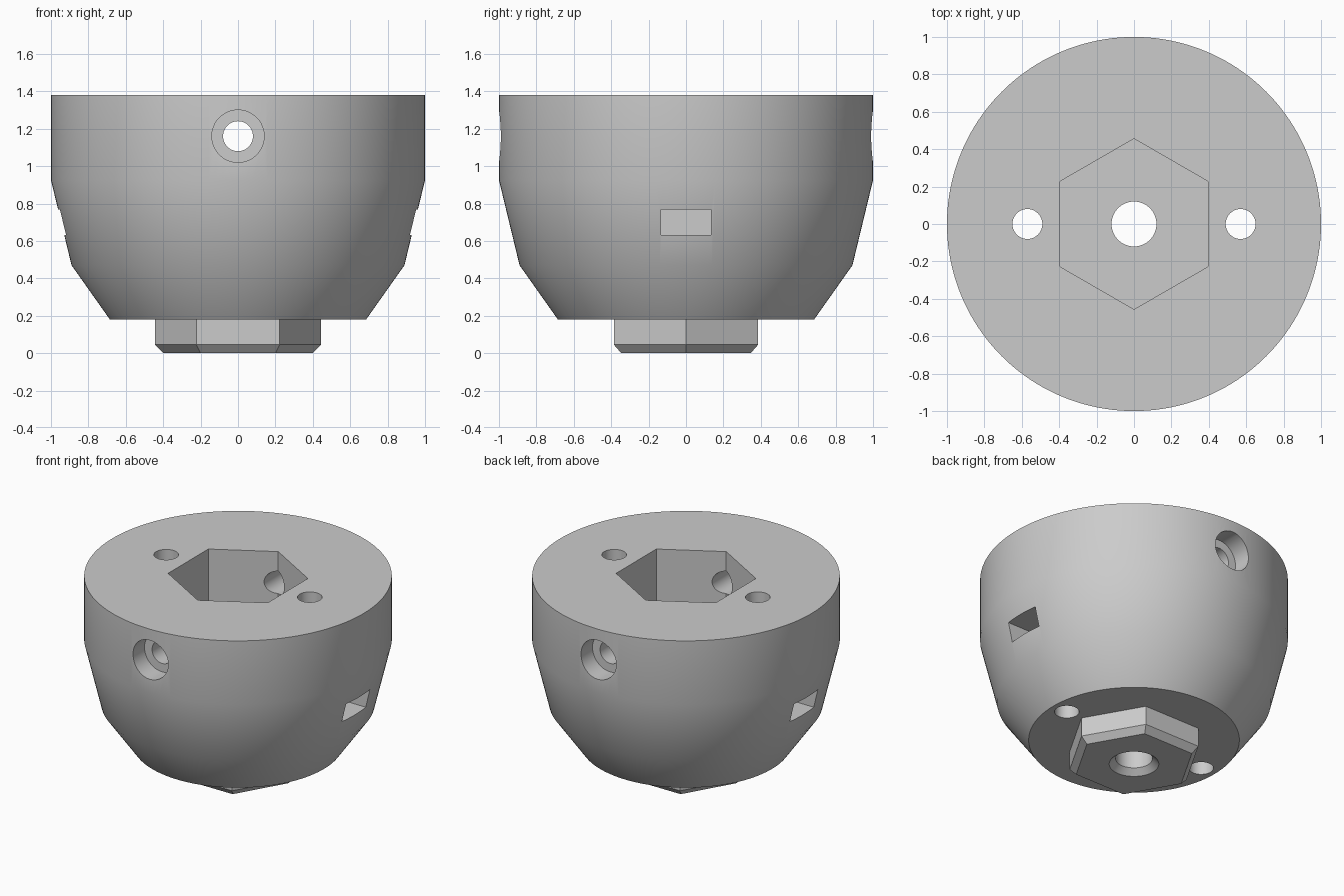
import bpy
import bmesh
from math import cos, sin, pi, radians
from mathutils import Matrix

cube = bpy.data.objects.get("Cube")
if cube:
    bpy.data.objects.remove(cube, do_unlink=True)

grey = bpy.data.materials.new("plain grey")
grey.use_nodes = True
colour = (0.6, 0.6, 0.6, 1)
grey.diffuse_color = colour
grey.node_tree.nodes["Principled BSDF"].inputs["Base Color"].default_value = colour


def solid(name, profile, sides, turn=0.0, matrix=None):
    """Closed solid from stacked rings given as (radius, height)."""
    bm = bmesh.new()
    rings = []
    for r, z in profile:
        ring = []
        for i in range(sides):
            a = turn + 2 * pi * i / sides
            ring.append(bm.verts.new((r * cos(a), r * sin(a), z)))
        rings.append(ring)
    for low, high in zip(rings, rings[1:]):
        for i in range(sides):
            j = (i + 1) % sides
            bm.faces.new((low[i], low[j], high[j], high[i]))
    bm.faces.new(rings[0][::-1])
    bm.faces.new(rings[-1])
    return finish(name, bm, matrix)


def box(name, size, centre):
    bm = bmesh.new()
    bmesh.ops.create_cube(bm, size=1)
    return finish(name, bm, Matrix.Translation(centre) @ Matrix.Diagonal((*size, 1)))


def finish(name, bm, matrix):
    if matrix:
        bmesh.ops.transform(bm, matrix=matrix, verts=bm.verts)
    bmesh.ops.recalc_face_normals(bm, faces=bm.faces)
    mesh = bpy.data.meshes.new(name)
    bm.to_mesh(mesh)
    bm.free()
    mesh.materials.append(grey)
    obj = bpy.data.objects.new(name, mesh)
    bpy.context.collection.objects.link(obj)
    return obj


def combine(target, tool, operation):
    mod = target.modifiers.new(tool.name, "BOOLEAN")
    mod.operation = operation
    mod.solver = "EXACT"
    mod.object = tool
    bpy.context.view_layer.objects.active = target
    bpy.ops.object.modifier_apply(modifier=mod.name)
    bpy.data.objects.remove(tool, do_unlink=True)


# Round tapered body
body = solid("socket_body", [(0.685, 0.18), (0.89, 0.47), (1, 0.925), (1, 1.38)], 160)

# Chamfered hexagonal foot, corners on the x axis
foot = solid("hex_foot", [(0.4, 0), (0.445, 0.045), (0.445, 0.3)], 6)
combine(body, foot, "UNION")

# Hexagonal socket in the top, corners on the y axis
cutters = [solid("hex_socket", [(0.456, 0.9), (0.456, 1.5)], 6, pi / 6)]

# Central bore, countersunk underneath
cutters.append(solid("centre_bore", [(0.203, -0.04), (0.12, 0.04), (0.12, 1.0)], 64))

for side in (-1, 1):
    # Vertical screw hole and the nut slot that crosses it
    cutters.append(solid("screw_hole", [(0.08, 0.1), (0.08, 1.5)], 48,
                         matrix=Matrix.Translation((side * 0.57, 0, 0))))
    cutters.append(box("nut_slot", (0.67, 0.27, 0.135), (side * 0.765, 0, 0.7)))

    # Counterbored cross hole from the front or back into the socket
    aim = Matrix.Translation((0, 0, 1.16)) @ Matrix.Rotation(radians(side * 90), 4, "X")
    cutters.append(solid("cross_hole", [(0.08, 0.2), (0.08, 0.86),
                                        (0.14, 0.86), (0.14, 1.1)], 48, matrix=aim))

for cutter in cutters:
    combine(body, cutter, "DIFFERENCE")

# Smooth round walls, crisp machined edges
bpy.ops.object.select_all(action="DESELECT")
body.select_set(True)
bpy.context.view_layer.objects.active = body
bpy.ops.object.shade_smooth_by_angle(angle=radians(30))
